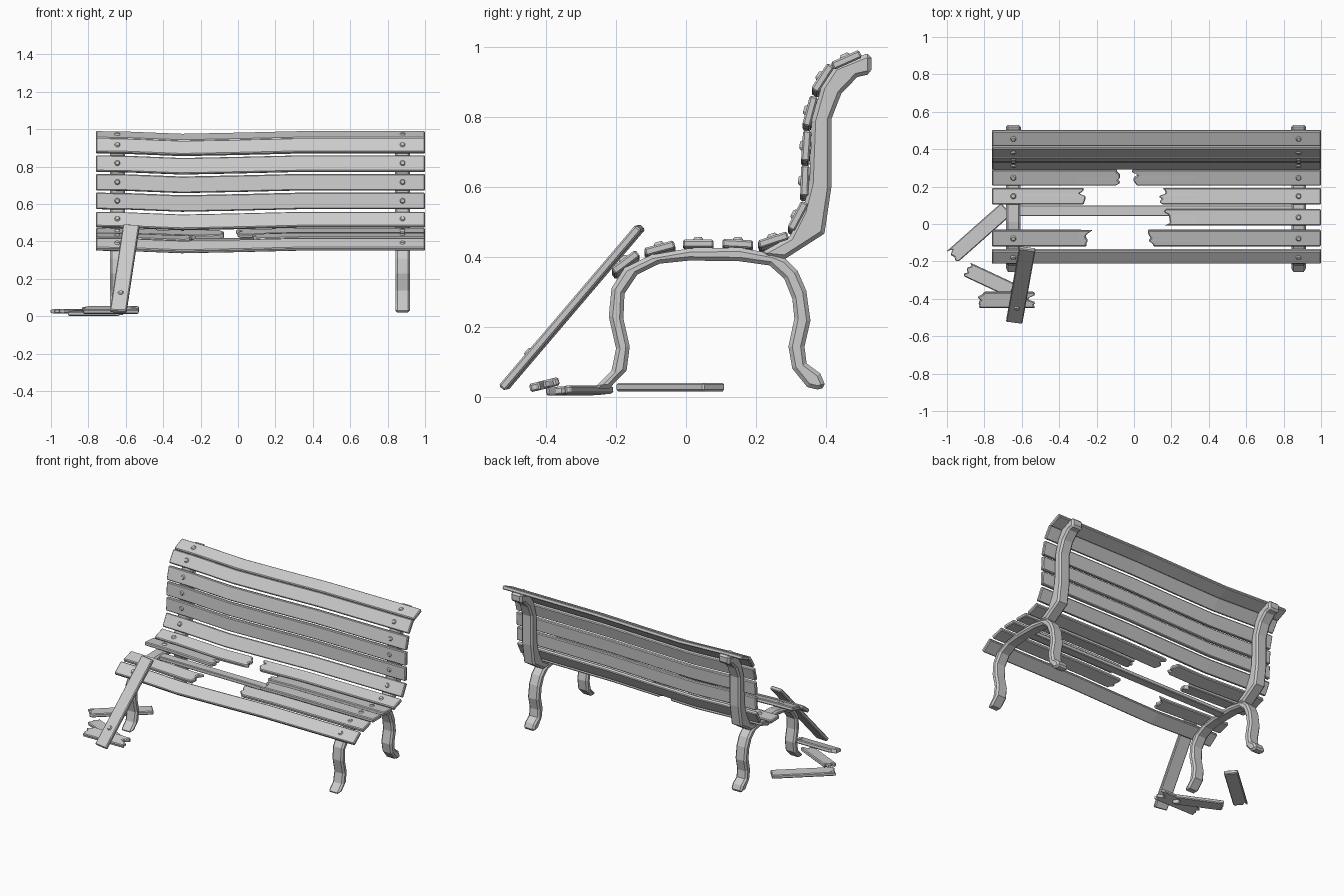
import bpy, bmesh, random
from math import radians, pi
from mathutils import Matrix, Vector

if "Cube" in bpy.data.objects:
    bpy.data.objects.remove(bpy.data.objects["Cube"])

random.seed(4)
FRAME_X = (-0.645, 0.88)
LEFT, RIGHT = -0.76, 1.0


def finish(bm, name, bevel, matrix=Matrix(), thickness=0, angle=40):
    mesh = bpy.data.meshes.new(name)
    bmesh.ops.recalc_face_normals(bm, faces=bm.faces)
    bm.to_mesh(mesh)
    bm.free()
    ob = bpy.data.objects.new(name, mesh)
    bpy.context.collection.objects.link(ob)
    ob.matrix_world = matrix
    if thickness:
        m = ob.modifiers.new("thickness", 'SOLIDIFY')
        m.thickness, m.offset = thickness, 0
    if bevel:
        m = ob.modifiers.new("chamfer", 'BEVEL')
        m.width, m.segments = bevel, 1
        m.limit_method, m.angle_limit = 'ANGLE', radians(angle)
    return ob


def extrude_profile(name, pts, x, width, bevel):
    """Side outline (y, z) extruded along x."""
    bm = bmesh.new()
    face = bm.faces.new([bm.verts.new((x - width / 2, y, z)) for y, z in pts])
    new = bmesh.ops.extrude_face_region(bm, geom=[face])["geom"]
    bmesh.ops.translate(bm, vec=(width, 0, 0),
                        verts=[v for v in new if isinstance(v, bmesh.types.BMVert)])
    return finish(bm, name, bevel, angle=60)


def sag(x):
    """Piecewise warp of the old slats."""
    keys = [(-0.76, 0), (-0.6, -0.002), (-0.3, -0.014), (0.0, -0.008), (0.33, 0), (1.0, 0)]
    for (a, p), (b, q) in zip(keys, keys[1:]):
        if x <= b:
            return p + (q - p) * (x - a) / (b - a)
    return 0


def plank(name, x0, x1, matrix, jag0=False, jag1=False, width=0.088, down=None):
    """Board along local x with optional splintered ends."""
    bm = bmesh.new()
    rows = 7
    inner = [x for x in (-0.6, -0.3, 0.0, 0.33) if x0 + 0.05 < x < x1 - 0.05] if down else []
    cols = [x0] + inner + [x1]
    grid = []
    for i, x in enumerate(cols):
        jag = (i == 0 and jag0) or (i == len(cols) - 1 and jag1)
        line = []
        for j in range(rows):
            dx = random.uniform(-0.022, 0.022) if jag else 0
            co = Vector((x + dx, (j / (rows - 1) - 0.5) * width, 0))
            if down:
                co += down * -sag(x)
            line.append(bm.verts.new(co))
        grid.append(line)
    for a, b in zip(grid, grid[1:]):
        for j in range(rows - 1):
            bm.faces.new((a[j], b[j], b[j + 1], a[j + 1]))
    return finish(bm, name, 0.005, matrix, 0.024)


def bolt(name, matrix):
    bm = bmesh.new()
    bmesh.ops.create_cone(bm, cap_ends=True, segments=10, radius1=0.017,
                          radius2=0.010, depth=0.010)
    return finish(bm, name, 0, matrix)


# Cast side frames: leg arch and back support
arch = [(-.264, .023), (-.213, .074), (-.20, .137), (-.221, .229), (-.213, .31), (-.176, .368),
        (-.10, .405), (.01, .424), (.153, .426), (.25, .408), (.284, .394), (.319, .36),
        (.344, .303), (.356, .217), (.339, .143), (.345, .095), (.384, .066), (.401, .026),
        (.376, .02), (.347, .027), (.304, .08), (.293, .143), (.31, .223), (.304, .28),
        (.281, .337), (.239, .375), (.153, .387), (.01, .389), (-.076, .38), (-.139, .349),
        (-.176, .294), (-.179, .223), (-.161, .143), (-.17, .074), (-.22, .023)]
back = [(.53, .98), (.53, .923), (.49, .914), (.444, .866), (.416, .794), (.416, .6),
        (.396, .466), (.284, .394), (.22, .40), (.224, .417), (.296, .457), (.333, .53),
        (.353, .61), (.36, .79), (.387, .886), (.424, .943), (.515, .98)]
for side, fx in zip(("left", "right"), FRAME_X):
    extrude_profile(f"{side}_leg_arch", arch, fx, 0.078, 0.011)
    extrude_profile(f"{side}_back_support", back, fx, 0.08, 0.011)

# Brace bar between the frames
brace = [(.042, .392), (.1, .392), (.1, .418), (.042, .418)]
extrude_profile("seat_brace", brace, sum(FRAME_X) / 2, FRAME_X[1] - FRAME_X[0], 0.004)

# Slats: name, y, z, tilt, end of left piece, start of right piece
W = None
slats = [
    ("seat_slat_1", -.173, .384, 37, W, W),
    ("seat_slat_2", -.075, .424, 15, -.24, .09),
    ("seat_slat_3", .035, .437, 0, "gone", .175),
    ("seat_slat_4", .148, .437, -3, -.275, .15),
    ("seat_slat_5", .250, .448, 18, -.09, .01),
    ("back_slat_1", .320, .516, 62, W, W),
    ("back_slat_2", .340, .617, 88, W, W),
    ("back_slat_3", .344, .717, 86, W, W),
    ("back_slat_4", .355, .816, 75, W, W),
    ("back_slat_5", .391, .911, 57, W, W),
    ("back_slat_6", .459, .963, 24, W, W),
]
for name, y, z, tilt, cut_a, cut_b in slats:
    rot = Matrix.Rotation(radians(tilt), 4, 'X')
    mat = Matrix.Translation((0, y, z)) @ rot
    down = rot.to_3x3().inverted() @ Vector((0, 0, -1))
    if cut_a is None:
        plank(name, LEFT, RIGHT, mat, down=down)
    else:
        if cut_a != "gone":
            plank(name + "_left", LEFT, cut_a, mat, jag1=True, down=down)
        plank(name + "_right", cut_b, RIGHT, mat, jag0=True, down=down)
    for side, fx in zip(("left", "right"), FRAME_X):
        lift = -0.018 if cut_a == "gone" and side == "left" else 0.014
        bolt(f"{name}_{side}_bolt", mat @ Matrix.Translation((fx, 0, lift)))

# Broken board leaning on the seat
u = Vector((.07, .392, .46)).normalized()
n = u.cross(Vector((0.99, -.1, 0))).normalized()
v = n.cross(u)
if n.z < 0:
    n, v = -n, -v
lean = Matrix((u, v, n)).transposed().to_4x4()
lean.translation = (-.605, -.326, .255)
plank("leaning_board", -.304, .304, lean)
bolt("leaning_board_bolt", lean @ Matrix.Translation((-.18, 0, .014)))

# Broken pieces on the ground
def lay(x, y, z, turn, roll):
    return (Matrix.Translation((x, y, z)) @ Matrix.Rotation(radians(turn), 4, 'Z')
            @ Matrix.Rotation(radians(roll), 4, 'X'))

plank("fallen_piece_long", -.19, .19, lay(-.825, -.045, .027, 41.5, 0), jag0=True, width=0.084)
plank("fallen_piece_middle", -.14, .14, lay(-.76, -.305, .017, -25, 4), True, True, width=0.08)
plank("fallen_piece_front", -.135, .135, lay(-.683, -.405, .034, 0, 14), True, True, width=0.086)
